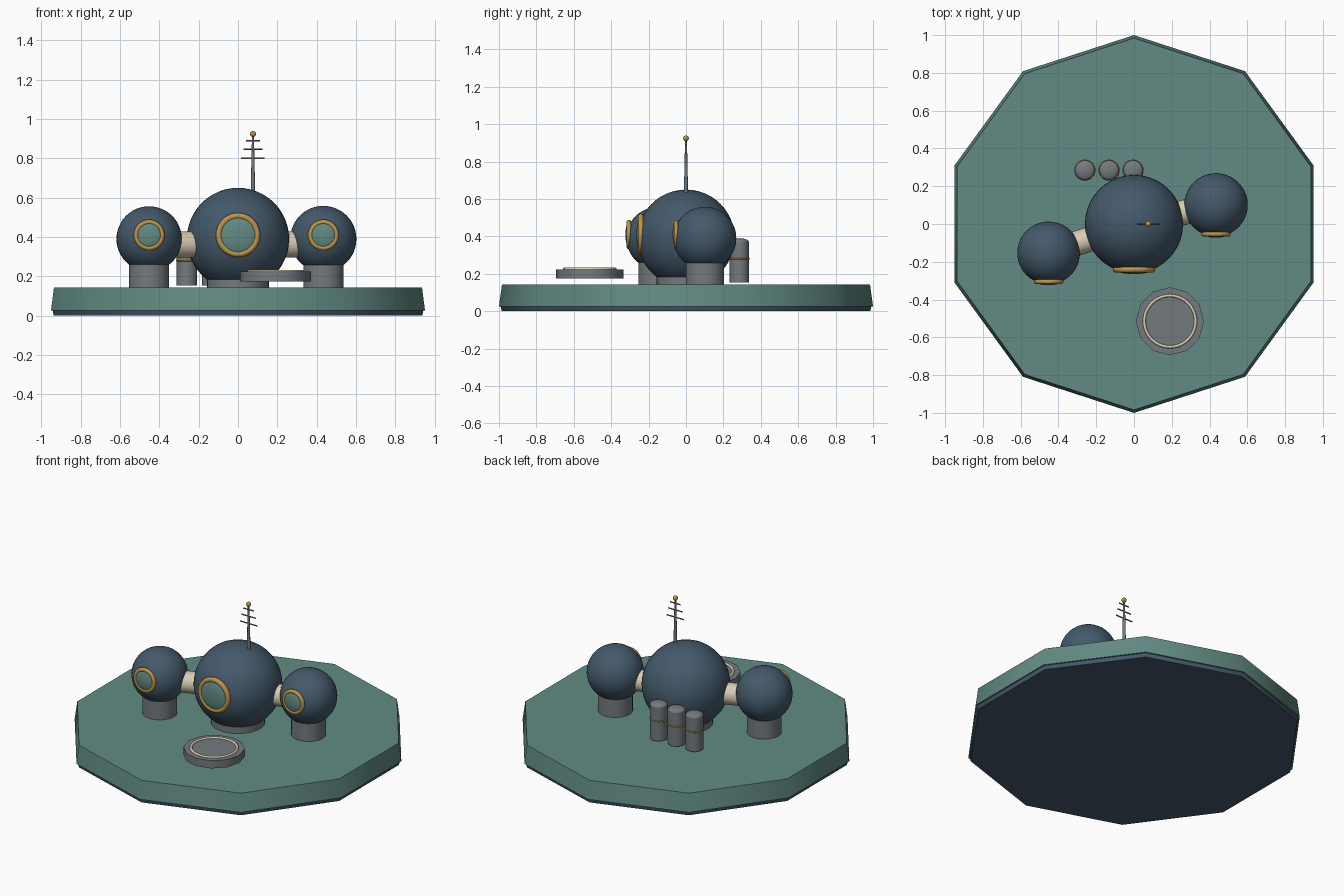
import bpy, math
from mathutils import Vector

cube = bpy.data.objects.get("Cube")
if cube:
    bpy.data.objects.remove(cube, do_unlink=True)


def material(name, rgb):
    """Flat colour given as 0-255 sRGB."""
    lin = [((c / 255 + 0.055) / 1.055) ** 2.4 for c in rgb] + [1]
    m = bpy.data.materials.new(name)
    m.use_nodes = True
    m.diffuse_color = lin
    m.node_tree.nodes["Principled BSDF"].inputs["Base Color"].default_value = lin
    return m


SEA = material("sea green", (98, 139, 131))
NAVY = material("deep blue", (68, 89, 106))
GREY = material("steel grey", (115, 122, 126))
GOLD = material("brass", (190, 148, 74))
CREAM = material("cream", (216, 204, 178))


def finish(name, mat, angle=40):
    ob = bpy.context.object
    ob.name = name
    ob.data.materials.append(mat)
    bpy.ops.object.shade_smooth_by_angle(angle=math.radians(angle))
    return ob


def ball(name, loc, r, mat, scale=(1, 1, 1)):
    bpy.ops.mesh.primitive_uv_sphere_add(segments=40, ring_count=24, radius=r, location=loc)
    bpy.context.object.scale = scale
    return finish(name, mat)


def drum(name, x, y, z0, z1, r0, r1, mat, sides=32, turn=0):
    bpy.ops.mesh.primitive_cone_add(vertices=sides, radius1=r0, radius2=r1, depth=z1 - z0,
                                    location=(x, y, (z0 + z1) / 2), rotation=(0, 0, turn))
    return finish(name, mat)


def rod(name, a, b, r, mat, sides=24):
    a, b = Vector(a), Vector(b)
    bpy.ops.mesh.primitive_cylinder_add(vertices=sides, radius=r, depth=(b - a).length,
                                        location=(a + b) / 2)
    bpy.context.object.rotation_euler = (b - a).to_track_quat('Z', 'Y').to_euler()
    return finish(name, mat)


def ring(name, loc, major, minor, mat, tilt=0):
    bpy.ops.mesh.primitive_torus_add(major_segments=40, minor_segments=10, major_radius=major,
                                     minor_radius=minor, location=loc, rotation=(tilt, 0, 0))
    return finish(name, mat, 60)


# Ten-sided seabed slab with a dark underside
drum("seabed_underside", 0, 0, 0, 0.03, 0.985, 0.992, NAVY, 10)
drum("seabed", 0, 0, 0.025, 0.142, 1.0, 0.984, SEA, 10)

# Habitat spheres: name, x, y, radius, pedestal radius, window ring radius, ring thickness
HUB_Z = 0.39
PODS = [("hub", 0, 0, 0.26, 0.158, 0.097, 0.016),
        ("right_pod", -0.452, -0.153, 0.166, 0.102, 0.066, 0.0125),
        ("left_pod", 0.434, 0.101, 0.168, 0.102, 0.066, 0.0125)]
for name, x, y, r, foot, major, minor in PODS:
    ball(name + "_sphere", (x, y, HUB_Z), r, NAVY)
    drum(name + "_pedestal", x, y, 0.13, HUB_Z - 0.12, foot, foot, GREY)
    # Porthole: brass ring around a shallow glass dome
    wz = HUB_Z + 0.02
    wy = y - math.sqrt(r * r - major * major)
    ring(name + "_window_ring", (x, wy, wz), major, minor, GOLD, math.pi / 2)
    bulge = y - r - 0.005 - wy
    ball(name + "_window_glass", (x, wy, wz), major, SEA, (1, abs(bulge) / major, 1))
    # Connecting tunnel
    if name != "hub":
        rod(name + "_tunnel", (0, 0, 0.362), (x, y, 0.362), 0.066, CREAM)

# Antenna
AX = 0.076
drum("antenna_mast", AX, 0, 0.6, 0.92, 0.012, 0.005, GREY, 12)
ball("antenna_tip", (AX, 0, 0.924), 0.015, GOLD)
for z, half in ((0.80, 0.06), (0.847, 0.049), (0.89, 0.036)):
    rod("antenna_bar", (AX - half, 0, z), (AX + half, 0, z), 0.004, GREY, 8)

# Row of gas tanks behind the hub
for x in (-0.26, -0.132, -0.005):
    drum("tank_body", x, 0.285, 0.153, 0.368, 0.052, 0.052, GREY)
    ball("tank_cap", (x, 0.285, 0.368), 0.052, GREY, (1, 1, 0.42))
    ring("tank_band", (x, 0.285, 0.28), 0.052, 0.004, GOLD)

# Landing pad
PX, PY = 0.19, -0.515
drum("landing_pad", PX, PY, 0.174, 0.224, 0.18, 0.18, GREY, 12)
ring("landing_pad_ring", (PX, PY, 0.225), 0.136, 0.008, CREAM)
